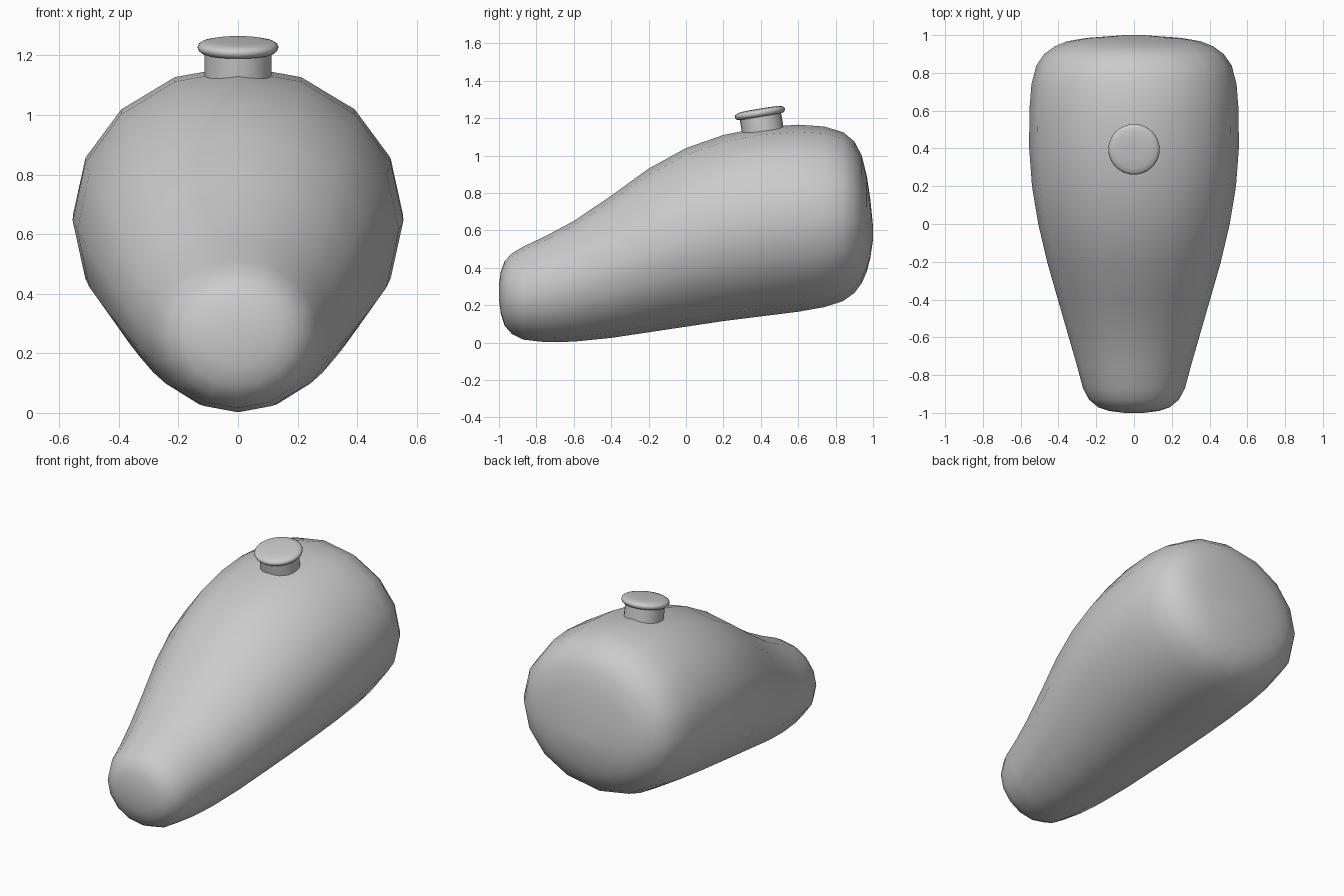
import bpy, bmesh, math
from mathutils import Matrix

if "Cube" in bpy.data.objects:
    bpy.data.objects.remove(bpy.data.objects["Cube"])


def finish(bm, name, angle):
    bmesh.ops.remove_doubles(bm, verts=bm.verts, dist=1e-5)
    bmesh.ops.recalc_face_normals(bm, faces=bm.faces)
    mesh = bpy.data.meshes.new(name)
    bm.to_mesh(mesh)
    bm.free()
    ob = bpy.data.objects.new(name, mesh)
    bpy.context.collection.objects.link(ob)
    bpy.ops.object.select_all(action='DESELECT')
    ob.select_set(True)
    bpy.context.view_layer.objects.active = ob
    bpy.ops.object.shade_smooth_by_angle(angle=math.radians(angle))
    return ob


def skin(bm, rings):
    """Bridge successive closed rings with quads and cap both ends."""
    loops = [[bm.verts.new(p) for p in ring] for ring in rings]
    n = len(loops[0])
    for a, b in zip(loops, loops[1:]):
        for i in range(n):
            j = (i + 1) % n
            bm.faces.new((a[i], a[j], b[j], b[i]))
    bm.faces.new(loops[0])
    bm.faces.new(loops[-1])


# Tank body: 16-sided sections along y (y, top z, bottom z, half width)
stations = [
    (-1.0, .31, .23, .05), (-.99, .38, .155, .13), (-.97, .435, .09, .19),
    (-.93, .478, .045, .238), (-.87, .513, .016, .27), (-.75, .57, .002, .302),
    (-.6, .65, .005, .345), (-.4, .785, .025, .403), (-.2, .93, .055, .46),
    (0, 1.04, .085, .507), (.2, 1.11, .115, .54), (.4, 1.15, .14, .555),
    (.6, 1.165, .165, .554), (.74, 1.155, .19, .543), (.84, 1.125, .222, .517),
    (.9, 1.075, .265, .475), (.94, 1.0, .318, .42), (.967, .89, .38, .355),
    (.985, .77, .45, .25), (1.0, .62, .55, .05),
]
SIDES = 16
rings = []
for y, top, bottom, w in stations:
    cz, h = (top + bottom) / 2, (top - bottom) / 2
    rings.append([(w * math.cos(t), y, cz + h * math.sin(t))
                  for t in (2 * math.pi * i / SIDES for i in range(SIDES))])
bm = bmesh.new()
skin(bm, rings)
finish(bm, "tank_body", 60)


# Filler parts: lathed profiles (radius, height) on an axis leaning forward
def lathe(name, profile, sides, angle):
    bm = bmesh.new()
    skin(bm, [[(r * math.cos(2 * math.pi * i / sides),
                r * math.sin(2 * math.pi * i / sides), z)
               for i in range(sides)] for r, z in profile])
    bm.transform(Matrix.Translation((0, .41, 1.138))
                 @ Matrix.Rotation(math.radians(9.5), 4, 'X'))
    return finish(bm, name, angle)


lathe("filler_neck", [(.112, -.03), (.112, .075)], 24, 40)
lathe("filler_cap", [(.105, .07), (.122, .072), (.132, .08), (.136, .09),
                     (.133, .1), (.122, .107), (.1, .112), (.05, .114)], 32, 50)
